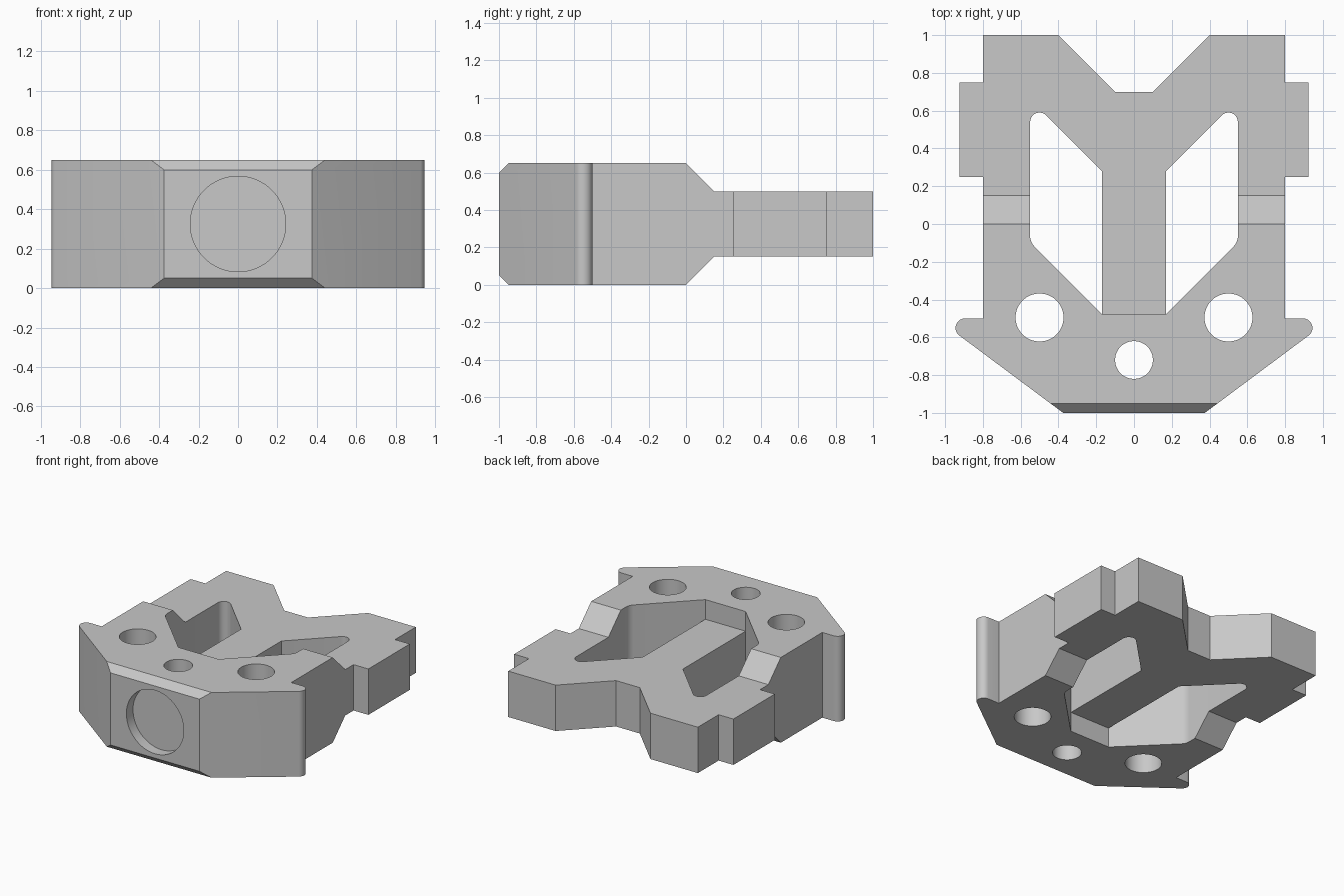
import bpy
import bmesh
from math import cos, sin, radians
from mathutils import Vector

if "Cube" in bpy.data.objects:
    bpy.data.objects.remove(bpy.data.objects["Cube"])

HEIGHT = 0.65

grey = bpy.data.materials.new("plain grey")
grey.use_nodes = True
grey.diffuse_color = (0.58, 0.58, 0.58, 1)
grey.node_tree.nodes["Principled BSDF"].inputs["Base Color"].default_value = grey.diffuse_color


def arc(cx, cy, r, start, end, steps=10):
    angles = [radians(start + (end - start) * i / steps) for i in range(steps + 1)]
    return [(cx + r * cos(a), cy + r * sin(a)) for a in angles]


def prism(name, points, axis, low, high):
    """Extrude a closed outline along x (y, z points), y (x, z) or z (x, y)."""
    place = {"x": lambda p, d: (d, *p),
             "y": lambda p, d: (p[0], d, p[1]),
             "z": lambda p, d: (*p, d)}[axis]
    bm = bmesh.new()
    face = bm.faces.new([bm.verts.new(place(p, low)) for p in points])
    extruded = bmesh.ops.extrude_face_region(bm, geom=[face])["geom"]
    verts = [v for v in extruded if isinstance(v, bmesh.types.BMVert)]
    shift = Vector(place((0, 0), high - low))
    bmesh.ops.translate(bm, verts=verts, vec=shift)
    bmesh.ops.recalc_face_normals(bm, faces=bm.faces)
    mesh = bpy.data.meshes.new(name)
    bm.to_mesh(mesh)
    bm.free()
    mesh.materials.append(grey)
    obj = bpy.data.objects.new(name, mesh)
    bpy.context.collection.objects.link(obj)
    return obj


def flip(points):
    return [(-x, y) for x, y in reversed(points)]


def upside_down(points):
    return [(y, HEIGHT - z) for y, z in points]


# Full outline: forked back, side tabs, rounded ears, tapered front
half = [(0.1, 0.7), (0.4, 1), (0.8, 1), (0.8, 0.75), (0.925, 0.75),
        (0.925, 0.25), (0.8, 0.25), (0.8, -0.5)]
half += arc(0.895, -0.55, 0.05, 90, -53) + [(0.375, -1)]
body = prism("slotted_body", half + flip(half), "z", 0, HEIGHT)

cutters = []

# Side windows with rounded outer corners
window = [(0.17, 0.28), (0.17, -0.476)]
window += arc(0.47, -0.063, 0.08, -45, 0) + arc(0.5, 0.54, 0.05, 0, 135)
for side, points in (("left", window), ("right", flip(window))):
    cutters.append(prism(side + "_window_cutter", points, "z", -0.1, 0.8))

# Vertical through holes
for name, x, y, r in (("left", 0.5, -0.495, 0.127), ("right", -0.5, -0.495, 0.127),
                      ("middle", 0, -0.72, 0.1)):
    circle = arc(x, y, r, 0, 360, 64)[:-1]
    cutters.append(prism(name + "_hole_cutter", circle, "z", -0.1, 0.8))

# Thinner rear plate with ramps, and bevelled front edges, above and below
ramp = [(0, 0.65), (0.15, 0.5), (1.2, 0.5), (1.2, 0.8), (-0.15, 0.8)]
bevel = [(-1.1, 0.5), (-0.9, 0.7), (-1.1, 0.7)]
for name, points in (("ramp", ramp), ("bevel", bevel)):
    cutters.append(prism("upper_" + name + "_cutter", points, "x", -1.2, 1.2))
    cutters.append(prism("lower_" + name + "_cutter", upside_down(points), "x", -1.2, 1.2))

# Thin central spine between the windows
spine = [(0.17, -0.476), (0.3, -0.2), (0.3, 0.2)]
spine += flip(spine)
cutters.append(prism("upper_spine_cutter", spine, "z", 0.5, 0.8))
cutters.append(prism("lower_spine_cutter", spine, "z", -0.15, 0.15))

# Shallow round recess in the front
cutters.append(prism("front_recess_cutter",
                     arc(0, HEIGHT / 2, 0.242, 0, 360, 64)[:-1], "y", -1.1, -0.92))

# Cut everything, then remove the cutters
for cutter in cutters:
    cut = body.modifiers.new(cutter.name, "BOOLEAN")
    cut.operation = "DIFFERENCE"
    cut.solver = "EXACT"
    cut.object = cutter
bpy.context.view_layer.update()
graph = bpy.context.evaluated_depsgraph_get()
result = bpy.data.meshes.new_from_object(body.evaluated_get(graph))
body.modifiers.clear()
body.data = result
for cutter in cutters:
    bpy.data.objects.remove(cutter)

# Smooth the round walls, keep the corners sharp
bpy.ops.object.select_all(action="DESELECT")
body.select_set(True)
bpy.context.view_layer.objects.active = body
bpy.ops.object.shade_smooth_by_angle(angle=radians(25))
